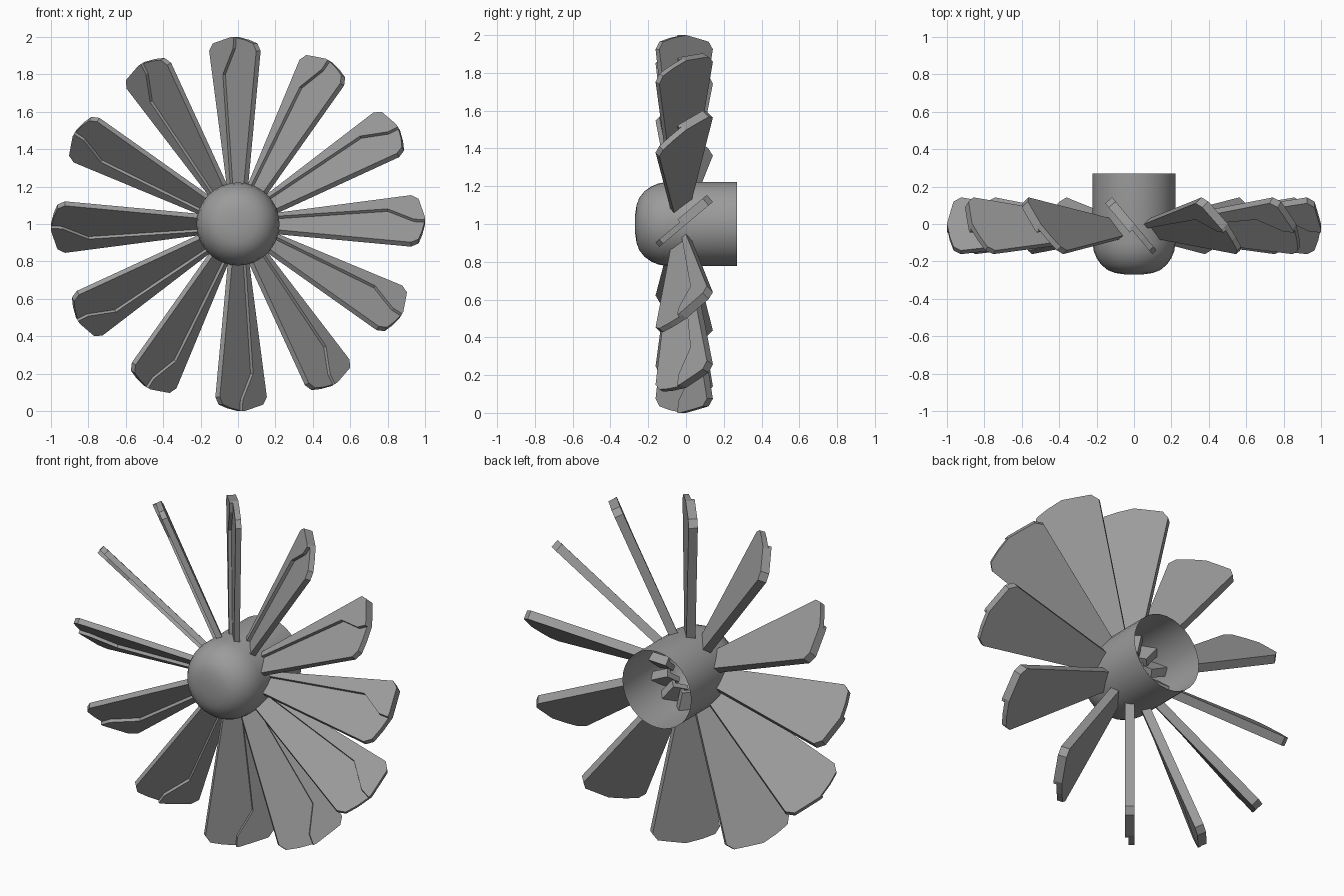
import bpy, bmesh
from math import cos, sin, pi, radians
from mathutils import Matrix, Vector

cube = bpy.data.objects.get("Cube")
if cube:
    bpy.data.objects.remove(cube, do_unlink=True)

# One plain grey for everything
grey = bpy.data.materials.new("plain grey")
grey.use_nodes = True
COLOUR = (0.33, 0.33, 0.33, 1)
grey.diffuse_color = COLOUR
grey.node_tree.nodes["Principled BSDF"].inputs["Base Color"].default_value = COLOUR

CENTRE = Vector((0, 0, 1))
BLADES = 12
PITCH = radians(40)
SEGMENTS = 32


def add_object(name, mesh):
    obj = bpy.data.objects.new(name, mesh)
    bpy.context.collection.objects.link(obj)
    return obj


def new_mesh(name, bm):
    bmesh.ops.recalc_face_normals(bm, faces=bm.faces)
    mesh = bpy.data.meshes.new(name)
    bm.to_mesh(mesh)
    bm.free()
    mesh.materials.append(grey)
    return mesh


def add_plate(bm, outline, low, high):
    """Extrude a (radius, chord) outline between two heights."""
    face = bm.faces.new([bm.verts.new((r, u, low)) for r, u in outline])
    top = bmesh.ops.extrude_face_region(bm, geom=[face])["geom"]
    verts = [g for g in top if isinstance(g, bmesh.types.BMVert)]
    bmesh.ops.translate(bm, verts=verts, vec=(0, 0, high - low))


# Hub: open-backed shell with a rounded nose, turned around the y axis
profile = [(0, -0.27), (0.05, -0.269), (0.1, -0.262), (0.14, -0.247), (0.175, -0.218),
           (0.2, -0.182), (0.215, -0.145), (0.222, -0.1), (0.222, 0.27)]
bm = bmesh.new()
verts = [bm.verts.new((r, y, 0)) for r, y in profile]
edges = [bm.edges.new(pair) for pair in zip(verts, verts[1:])]
bmesh.ops.spin(bm, geom=verts + edges, cent=(0, 0, 0), axis=(0, 1, 0),
               angle=2 * pi, steps=SEGMENTS)
bmesh.ops.remove_doubles(bm, verts=bm.verts, dist=0.0005)
hub = add_object("hub", new_mesh("hub", bm))
hub.location = CENTRE
bpy.context.view_layer.objects.active = hub
hub.select_set(True)
bpy.ops.object.shade_smooth_by_angle(angle=radians(40))

# Blade: tapered plate with a thicker trailing strip that ends in a kinked step
trailing = [(0.98, 0.09), (0.965, 0.155), (0.925, 0.184), (0.12, 0.02)]
leading = [(0.12, -0.07), (0.925, -0.186), (0.965, -0.16), (0.985, -0.09)]
step = [(0.12, 0), (0.8, 0.07), (0.94, -0.015), (1, -0.02)]
bm = bmesh.new()
add_plate(bm, [(1, 0)] + trailing + leading, -0.002, 0.029)
add_plate(bm, [(1, 0)] + trailing + step, 0.029, 0.047)
blade_mesh = new_mesh("blade", bm)

# Ring of pitched blades
for i in range(BLADES):
    a = 2 * pi * i / BLADES
    out = Vector((cos(a), 0, sin(a)))
    around = Vector((-sin(a), 0, cos(a)))
    back = Vector((0, 1, 0))
    chord = back * cos(PITCH) + around * sin(PITCH)
    normal = around * cos(PITCH) - back * sin(PITCH)
    turn = Matrix((out, chord, normal)).transposed().to_4x4()
    blade = add_object(f"blade_{i + 1:02d}", blade_mesh)
    blade.matrix_world = Matrix.Translation(CENTRE) @ turn
